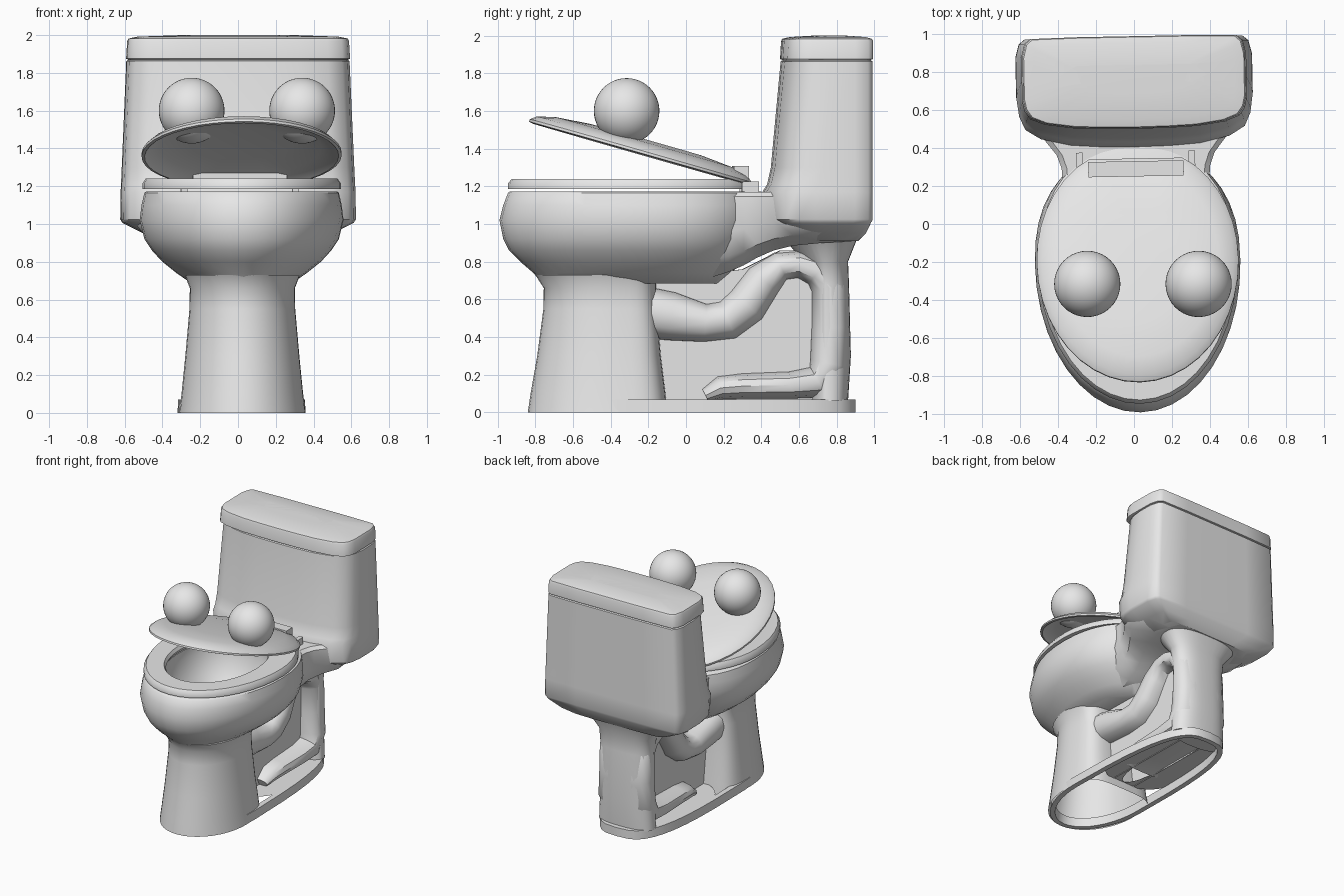
import bpy, bmesh, math
from mathutils import Matrix, Vector

if "Cube" in bpy.data.objects:
    bpy.data.objects.remove(bpy.data.objects["Cube"])

mat = bpy.data.materials.new("glazed_grey_white")
mat.diffuse_color = (0.8, 0.8, 0.8, 1)
mat.use_nodes = True
mat.node_tree.nodes["Principled BSDF"].inputs["Base Color"].default_value = mat.diffuse_color
# the whole model is turned by about one degree around the tank
TURN = (Matrix.Translation((0, 0.8, 0)) @ Matrix.Rotation(math.radians(1.1), 4, 'Z')
        @ Matrix.Translation((0, -0.8, 0)))


def finish(name, bm, angle=40, m=TURN):
    bmesh.ops.recalc_face_normals(bm, faces=bm.faces)
    bm.transform(m)
    me = bpy.data.meshes.new(name)
    bm.to_mesh(me)
    bm.free()
    me.materials.append(mat)
    ob = bpy.data.objects.new(name, me)
    bpy.context.collection.objects.link(ob)
    bpy.ops.object.select_all(action='DESELECT')
    ob.select_set(True)
    bpy.context.view_layer.objects.active = ob
    bpy.ops.object.shade_smooth_by_angle(angle=math.radians(angle))
    return ob


def loft(name, rings, cap_a=True, cap_b=True, closed=False, angle=40, m=TURN):
    bm = bmesh.new()
    vs = [[bm.verts.new(p) for p in r] for r in rings]
    n = len(vs[0])
    pairs = list(zip(vs, vs[1:])) + ([(vs[-1], vs[0])] if closed else [])
    for a, b in pairs:
        for i in range(n):
            j = (i + 1) % n
            bm.faces.new((a[i], a[j], b[j], b[i]))
    if cap_a and not closed:
        bm.faces.new(vs[0])
    if cap_b and not closed:
        bm.faces.new(vs[-1])
    return finish(name, bm, angle, m)


def egg(z, yf, cy, yb, hw, e=2.3, ymax=9, n=40):
    """Egg outline: elliptic front half, squarer back half, back cut straight at ymax."""
    pts = []
    for i in range(n):
        t = 2 * math.pi * i / n
        s, c = math.sin(t), math.cos(t)
        if c > 1e-6:
            x, y = hw * math.copysign(abs(s) ** (2 / e), s), cy + (yb - cy) * c ** (2 / e)
            if y > ymax:  # spread clipped points along the straight back edge
                half = hw * (1 - ((ymax - cy) / (yb - cy)) ** e) ** (1 / e)
                x, y = max(-half, min(half, x)), ymax
            pts.append((x, y, z))
        else:
            pts.append((hw * s, cy + (cy - yf) * c, z))
    return pts


def mirror_ring(half):
    """Close a half outline (first and last points on x = 0)."""
    return half + [(-x, y, z) for x, y, z in half[-2:0:-1]]


def tank_ring(z, hw, yf, yb, bow=1.0):
    prof = [(0, yf), (.3, yf + .004 * bow), (.55, yf + .015 * bow), (.8, yf + .05 * bow),
            (.93, yf + .1 * bow), (.98, yf + .17 * bow), (1, yf + .26 * bow), (1, yb - .1),
            (.97, yb - .03), (.92, yb - .005), (.5, yb), (0, yb)]
    return mirror_ring([(x * hw, y, z) for x, y in prof])


def box(name, x, y, z, sx, sy, sz):
    bm = bmesh.new()
    bmesh.ops.create_cube(bm, size=1, matrix=Matrix.Translation((x, y, z))
                          @ Matrix.Diagonal((sx, sy, sz, 1)))
    return finish(name, bm, 30)


# bowl: outer shell, rim and inner basin in one loft
outer = [(.685, -.765, .18, .265), (.74, -.81, .24, .345), (.80, -.88, .30, .42), (.86, -.94, .34, .475),
         (.92, -.97, .37, .515), (1.02, -.99, .40, .54), (1.10, -.97, .41, .53), (1.165, -.945, .41, .515)]
rings = [egg(z, yf, -.2, yb, hw) for z, yf, yb, hw in outer]
rings += [egg(1.172, -.935, -.2, .4, .505), egg(1.172, -.79, -.3, .12, .36), egg(1.1, -.79, -.3, .12, .36),
          egg(.95, -.74, -.3, .06, .31), egg(.82, -.6, -.3, -.03, .2), egg(.77, -.45, -.3, -.12, .1)]
loft("bowl", rings)

# hollow front pedestal
loft("pedestal", [egg(z, yf, -.4, yb, hw, 4) for z, yf, yb, hw in
                  [(0, -.84, -.1, .335), (.1, -.825, -.11, .322), (.3, -.79, -.135, .302),
                   (.55, -.757, -.155, .28), (.66, -.755, -.16, .278), (.73, -.8, -.16, .305)]],
     cap_a=False)

# base ring and the rear floor around the web
E = 3.2
loft("base_ring", [egg(0, -.8, -.3, .86, .295, E), egg(0, -.838, -.3, .9, .337, E),
                   egg(.07, -.82, -.3, .9, .333, E), egg(.07, -.79, -.3, .86, .29, E)], closed=True)
loft("base_floor", [egg(.067, -.14, .1, .87, .305, E), egg(.067, -.1, .3, .8, .1, 4)],
     cap_a=False, cap_b=False)

# hollow web wall between the pipe bends
loft("web_wall", [[(-.1, a, z), (.1, a, z), (.1, .78, z), (-.1, .78, z)]
                  for z, a in ((.06, -.16), (.7, -.16), (.76, .3), (.86, .5))], cap_a=False)

# trapway: flattened pipe swept along a path (y, z, radius, half width)
path = [(-.2, .53, .14, .23), (-.08, .51, .135, .235), (.1, .475, .105, .23), (.22, .49, .11, .22),
        (.32, .57, .115, .22), (.41, .7, .105, .21), (.5, .775, .08, .21), (.6, .785, .075, .22),
        (.7, .75, .09, .225), (.76, .66, .1, .225), (.765, .45, .105, .225), (.76, .26, .11, .235),
        (.7, .16, .095, .235), (.55, .145, .075, .23), (.3, .14, .07, .22), (.18, .13, .065, .21),
        (.1, .09, .04, .18)]
rings = []
for i, (y, z, r, hw) in enumerate(path):
    a, b = path[max(i - 1, 0)], path[min(i + 1, len(path) - 1)]
    t = Vector((b[0] - a[0], b[1] - a[1])).normalized()
    ring = []
    for k in range(16):
        c, s = math.cos(k * math.pi / 8), math.sin(k * math.pi / 8)
        c, s = [math.copysign(abs(v) ** .75, v) for v in (c, s)]
        ring.append((hw * c, y - t.y * r * s, z + t.x * r * s))
    rings.append(ring)
loft("trapway", rings)

# rear post rising into the tank underside
loft("rear_post", [egg(z, yf, .74, yb, hw, 2.6) for z, yf, yb, hw in
                   [(.06, .66, .86, .24), (.3, .67, .875, .225), (.68, .68, .865, .225),
                    (.8, .62, .86, .24), (.95, .5, .92, .36)]])

# deck joining bowl and tank, lofted front to back
deck = [(.14, .36, .72), (.22, .385, .745), (.3, .39, .78), (.37, .415, .82),
        (.46, .485, .86), (.56, .57, .885), (.72, .57, .9), (.9, .5, .91)]
rings = []
for y, hw, zb in deck:
    h = 1.17 - zb
    rings.append(mirror_ring([(0, y, 1.17), (hw * .93, y, 1.17), (hw, y, 1.145), (hw, y, zb + h * .5),
                              (hw * .88, y, zb + h * .2), (hw * .6, y, zb), (0, y, zb)]))
loft("deck", rings)

# tank body and tank lid
loft("tank", [tank_ring(z, hw, yf, yb) for z, hw, yf, yb in
              [(.91, .4, .56, .91), (.95, .5, .5, .95), (1.005, .61, .44, .975), (1.025, .622, .42, .985),
               (1.17, .62, .405, .985), (1.21, .618, .43, .985), (1.3, .614, .45, .985),
               (1.862, .59, .502, .985), (1.868, .582, .51, .977), (1.9, .58, .515, .97)]])
loft("tank_lid", [tank_ring(z, hw, yf, yb, .6) for z, hw, yf, yb in
                  [(1.872, .584, .507, .98), (1.875, .591, .5, .987), (1.968, .585, .505, .987),
                   (1.982, .578, .51, .982), (1.992, .53, .55, .95), (2.0, .3, .68, .84)]])

# seat ring
loft("seat", [egg(1.186, -.78, -.3, .12, .35), egg(1.186, -.945, -.2, .4, .525, 2, .32),
              egg(1.215, -.945, -.2, .4, .525, 2, .32), egg(1.24, -.925, -.2, .38, .508, 2, .3),
              egg(1.24, -.78, -.3, .12, .35), egg(1.215, -.765, -.3, .11, .335)], closed=True)

# raised cover: thin domed shell tilted about its hinge
shell = [(.5, .06), (.8, .043), (.93, .016), (.97, 0), (1, .004), (1, .018), (.95, .042), (.8, .066), (.5, .082)]
rings = [[(x * s, -.25 + (y + .25) * s, h) for x, y, _ in egg(0, -.88, -.22, .41, .53, 2.05, .34)]
         for s, h in shell]
tilt = (Matrix.Translation((0, .32, 1.21)) @ Matrix.Rotation(math.radians(-15.9), 4, 'X')
        @ Matrix.Translation((0, -.32, 0)))
loft("seat_cover", rings, m=TURN @ tilt)

# hinge parts
box("hinge_bar", 0, .29, 1.262, .5, .08, .09)
for side in (-1, 1):
    box("hinge_tab", side * .295, .335, 1.195, .035, .09, .06)

# ball eyes resting in the cover
for side, label in ((-1, "left"), (1, "right")):
    bm = bmesh.new()
    bmesh.ops.create_uvsphere(bm, u_segments=40, v_segments=24, radius=.174,
                              matrix=Matrix.Translation((.047 + side * .2925, -.315, 1.6)))
    finish(label + "_eye", bm, m=Matrix())
